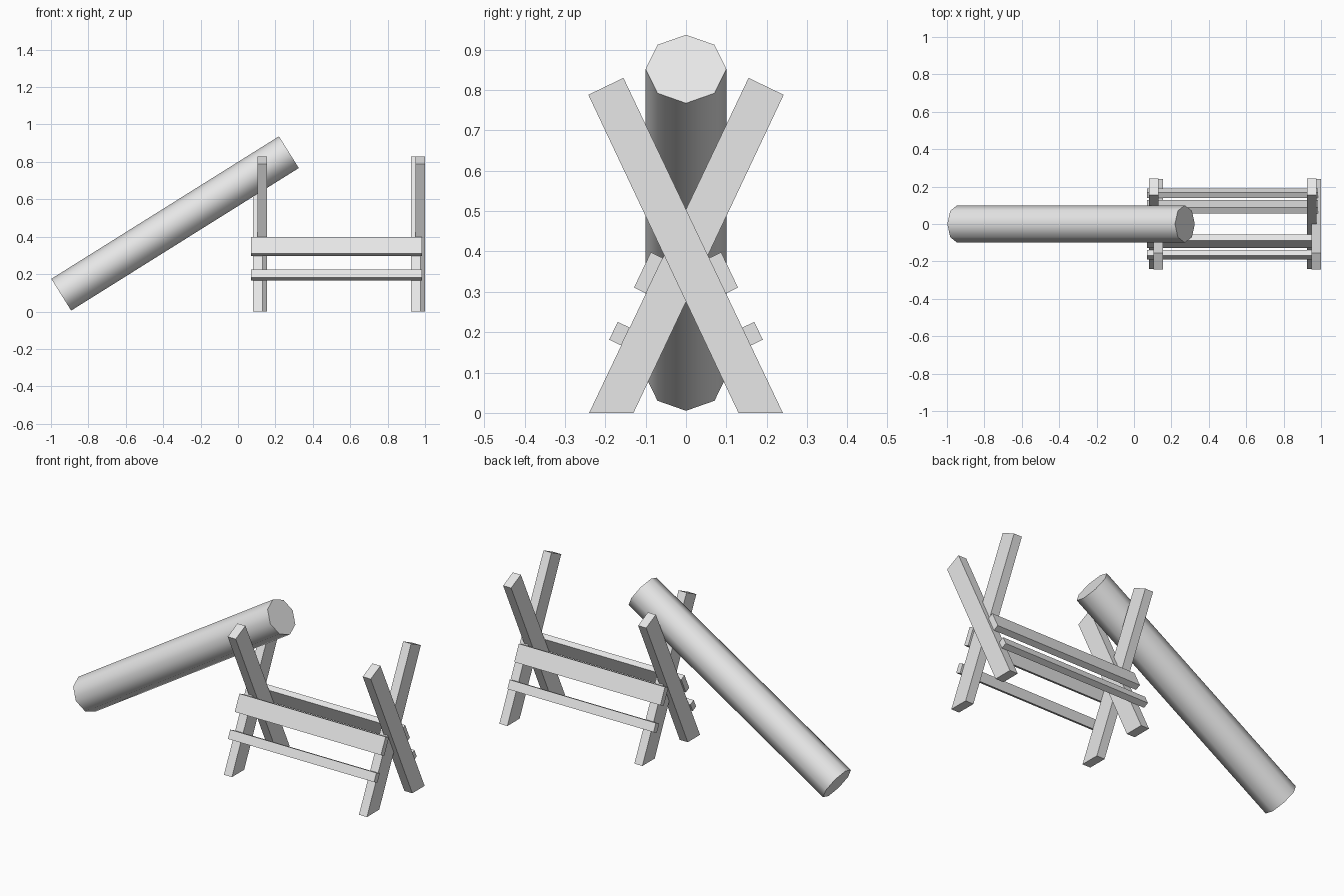
import bpy, bmesh, math
from mathutils import Vector

cube = bpy.data.objects.get("Cube")
if cube:
    bpy.data.objects.remove(cube, do_unlink=True)

grey = bpy.data.materials.new("pale_grey")
grey.use_nodes = True
grey.diffuse_color = (0.8, 0.8, 0.8, 1)
grey.node_tree.nodes["Principled BSDF"].inputs["Base Color"].default_value = (0.8, 0.8, 0.8, 1)


def prism(name, profile, x0, x1):
    """Extrude a (y, z) outline along x."""
    bm = bmesh.new()
    face = bm.faces.new([bm.verts.new((x0, y, z)) for y, z in profile])
    ext = bmesh.ops.extrude_face_region(bm, geom=[face])
    moved = [v for v in ext["geom"] if isinstance(v, bmesh.types.BMVert)]
    bmesh.ops.translate(bm, verts=moved, vec=(x1 - x0, 0, 0))
    bmesh.ops.recalc_face_normals(bm, faces=bm.faces)
    mesh = bpy.data.meshes.new(name)
    bm.to_mesh(mesh)
    bm.free()
    mesh.materials.append(grey)
    obj = bpy.data.objects.new(name, mesh)
    bpy.context.collection.objects.link(obj)
    return obj


# Leg outline: foot cut level, top cut square, leaning from -y to +y
LEG = [(-0.24, 0), (-0.13, 0), (0.242, 0.788), (0.155, 0.83)]
along = Vector((0.395, 0.83)).normalized()
outward = Vector((-along.y, along.x))


def rail_profile(low, high, thick=0.033):
    """Board lying on the outer face of a leg, between two distances up it."""
    foot = Vector(LEG[0])
    a, b = foot + along * low, foot + along * high
    return [a, b, b + outward * thick, a + outward * thick]


def mirrored(profile, side):
    return [(y * side, z) for y, z in profile]


# Crossed legs at both ends of the sawhorse
for end, x in (("inner", 0.08), ("outer", 0.925)):
    prism(f"{end}_leg_front_foot", LEG, x, x + 0.05)
    prism(f"{end}_leg_back_foot", mirrored(LEG, -1), x + 0.025, x + 0.075)

# Wide and narrow rails on both sides
for side, label in ((1, "front"), (-1, "back")):
    prism(f"{label}_wide_rail", mirrored(rail_profile(0.328, 0.425), side), 0.07, 0.985)
    prism(f"{label}_narrow_rail", mirrored(rail_profile(0.185, 0.234), side), 0.07, 0.985)

# Leaning eight-sided log
low, high = Vector((-0.945, 0, 0.09)), Vector((0.272, 0, 0.852))
axis = high - low
bpy.ops.mesh.primitive_cylinder_add(vertices=8, radius=0.1, depth=axis.length,
                                    location=(low + high) / 2,
                                    rotation=(0, math.atan2(axis.x, axis.z), 0))
log = bpy.context.object
log.name = "log"
log.data.materials.append(grey)
bpy.ops.object.shade_smooth_by_angle(angle=math.radians(50))
